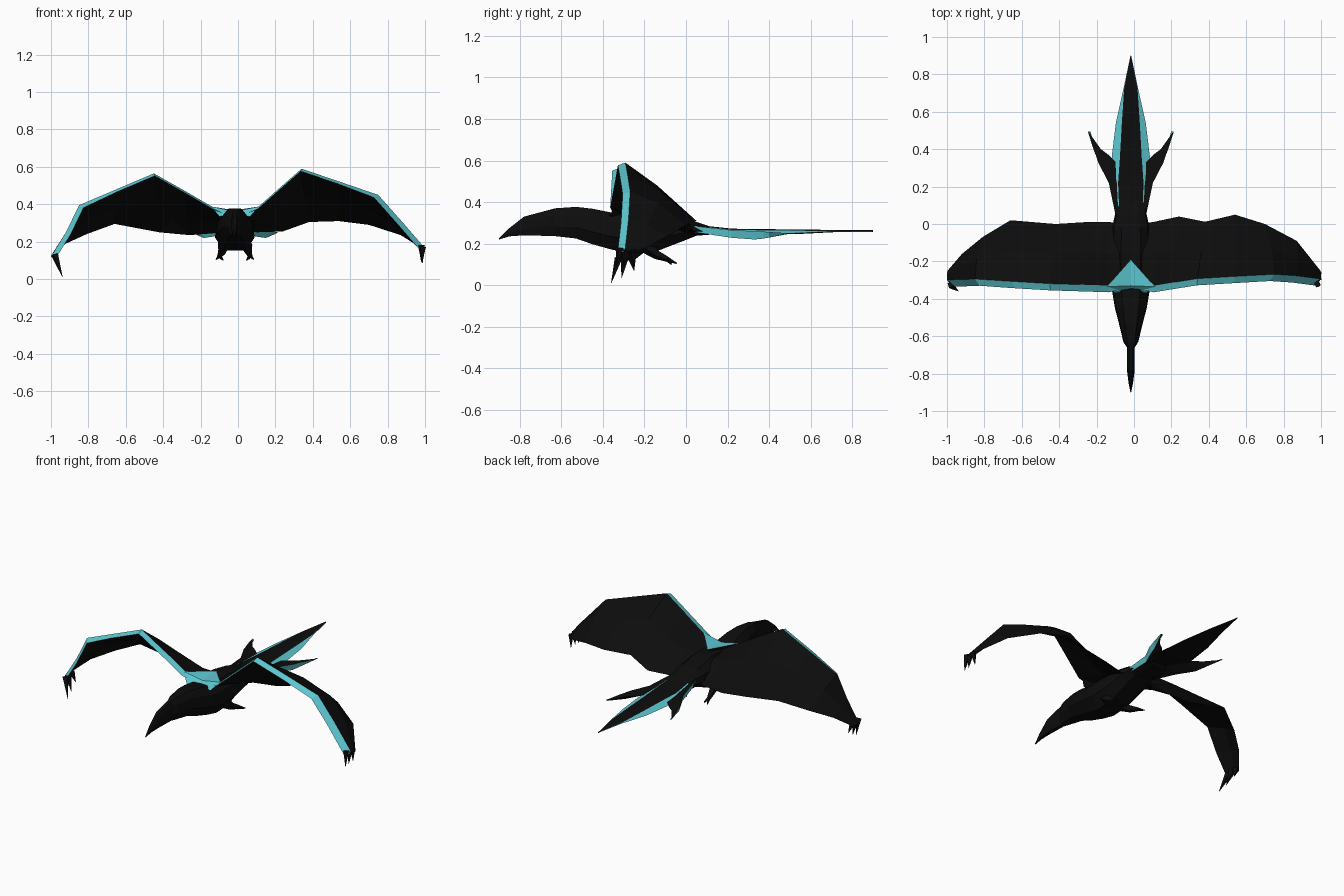
import bpy, bmesh
from mathutils import Vector

cube = bpy.data.objects.get("Cube")
if cube:
    bpy.data.objects.remove(cube)


def make_material(name, rgb):
    mat = bpy.data.materials.new(name)
    mat.use_nodes = True
    mat.diffuse_color = (*rgb, 1)
    mat.node_tree.nodes["Principled BSDF"].inputs["Base Color"].default_value = (*rgb, 1)
    return mat


black = make_material("black plumage", (0.004, 0.004, 0.004))
cyan = make_material("cyan marking", (0.11, 0.58, 0.64))
CENTRE = -0.017


def build(name, points, faces, cyan_faces=()):
    """Make one flat-shaded object; cyan_faces lists painted face numbers."""
    mesh = bpy.data.meshes.new(name)
    mesh.from_pydata([tuple(p) for p in points], [], faces)
    mesh.materials.append(black)
    mesh.materials.append(cyan)
    for i in cyan_faces:
        mesh.polygons[i].material_index = 1
    bm = bmesh.new()
    bm.from_mesh(mesh)
    bmesh.ops.recalc_face_normals(bm, faces=bm.faces)
    bm.to_mesh(mesh)
    bm.free()
    obj = bpy.data.objects.new(name, mesh)
    bpy.context.collection.objects.link(obj)
    return obj


def loft(name, rings, painted=()):
    """Skin a row of rings; painted names the ring segments that are cyan."""
    n = len(rings[0])
    points = [p for ring in rings for p in ring]
    faces, marks = [], []
    for r in range(len(rings) - 1):
        for s in range(n):
            if s in painted:
                marks.append(len(faces))
            a, b = r * n + s, r * n + (s + 1) % n
            faces.append((a, b, b + n, a + n))
    last = len(points) - n
    faces += [tuple(range(n)), tuple(range(last, last + n))]
    return build(name, points, faces, marks)


def spike(name, path, radii):
    """Four-sided tapering limb along a path."""
    rings = []
    for i, p in enumerate(path):
        p = Vector(p)
        along = Vector(path[min(i + 1, len(path) - 1)]) - Vector(path[max(i - 1, 0)])
        u = along.cross(Vector((0.3, 1, 0.2))).normalized()
        v = along.cross(u).normalized()
        rings.append([p + d * radii[i] for d in (u, v, -u, -v)])
    return loft(name, rings)


# Body, head and beak: y, half width, top, bottom
body = [(-0.9, 0.002, 0.226, 0.22), (-0.85, 0.012, 0.275, 0.235),
        (-0.78, 0.021, 0.33, 0.24), (-0.66, 0.021, 0.362, 0.237),
        (-0.63, 0.04, 0.37, 0.236), (-0.53, 0.064, 0.377, 0.225),
        (-0.45, 0.085, 0.368, 0.197), (-0.36, 0.1, 0.35, 0.172),
        (-0.27, 0.105, 0.348, 0.152), (-0.15, 0.105, 0.35, 0.16),
        (-0.02, 0.1, 0.325, 0.21), (0.05, 0.085, 0.305, 0.238),
        (0.14, 0.085, 0.275, 0.245), (0.2, 0.06, 0.265, 0.25)]
half = [(0.5, 1), (0.9, 0.5), (1, -0.3), (0.55, -1)]
profile = half + [(-x, z) for x, z in reversed(half)]
loft("body_and_head", [[(CENTRE + x * w, y, (top + low) / 2 + z * (top - low) / 2)
                        for x, z in profile] for y, w, top, low in body])

# Collar saddle between the wings
collar = [(CENTRE, -0.19, 0.368), (-0.145, -0.335, 0.388), (CENTRE, -0.33, 0.362),
          (0.112, -0.335, 0.388), (-0.1, -0.37, 0.335), (CENTRE, -0.35, 0.345),
          (0.065, -0.37, 0.335), (CENTRE, -0.3, 0.3)]
build("collar", collar,
      [(0, 1, 2), (0, 2, 3), (1, 4, 5, 2), (2, 5, 6, 3),
       (0, 7, 1), (0, 3, 7), (1, 7, 4), (3, 6, 7), (4, 7, 5), (5, 7, 6)], range(4))

# Wings: leading point x, y, z, then trailing point x, y, z, from root to tip
left_wing = [(-0.01, -0.34, 0.34, -0.01, 0, 0.28), (0.11, -0.365, 0.388, 0.1, 0.01, 0.25),
             (0.22, -0.347, 0.485, 0.24, 0.04, 0.255), (0.34, -0.328, 0.59, 0.38, 0.012, 0.305),
             (0.54, -0.316, 0.522, 0.54, 0.05, 0.31), (0.75, -0.305, 0.45, 0.7, 0, 0.29),
             (0.87, -0.313, 0.315, 0.87, -0.09, 0.235), (1, -0.33, 0.165, 0.997, -0.25, 0.155)]
right_wing = [(-0.02, -0.34, 0.34, -0.02, 0, 0.28), (-0.14, -0.365, 0.388, -0.13, 0.01, 0.245),
              (-0.29, -0.36, 0.475, -0.26, 0.01, 0.235), (-0.45, -0.355, 0.565, -0.42, 0, 0.25),
              (-0.65, -0.343, 0.48, -0.66, 0.02, 0.295), (-0.85, -0.33, 0.395, -0.81, -0.07, 0.24),
              (-0.92, -0.333, 0.25, -0.92, -0.16, 0.19), (-1, -0.335, 0.12, -0.997, -0.25, 0.12)]


def wing(name, stations, side):
    rings = []
    for lx, ly, lz, tx, ty, tz in stations:
        outer = abs(lx) > 0.7
        back = Vector((lx, ly + 0.036, lz))
        front = Vector((lx - side * (0.024 if outer else 0.004), ly, lz - 0.013))
        trail = Vector((tx, ty, tz))
        chord = (trail - back).length
        mid = (back + trail) / 2
        lift = Vector((side * 0.04 * outer, 0, 0.08)) * chord
        rings.append([front, back, mid + lift, trail, mid - lift * 0.3])
    loft(name, rings, painted=(0,))


wing("left_wing", left_wing, 1)
wing("right_wing", right_wing, -1)

# Claws at the wing tips
claws = {"left": [((0.98, -0.32, 0.18), (0.987, -0.335, 0.085)),
                  ((0.985, -0.29, 0.17), (0.985, -0.3, 0.09)),
                  ((0.985, -0.26, 0.17), (0.98, -0.25, 0.09))],
         "right": [((-0.98, -0.325, 0.13), (-0.938, -0.36, 0.01)),
                   ((-0.98, -0.295, 0.13), (-0.95, -0.31, 0.035)),
                   ((-0.98, -0.26, 0.13), (-0.96, -0.25, 0.07))]}
for side, pairs in claws.items():
    for i, (base, tip) in enumerate(pairs):
        spike(f"{side}_wing_claw_{i + 1}", [base, tip], [0.02, 0.001])

# Central tail feather: y, black half width, full half width, top height
tail = [(0.02, 0.06, 0.065, 0.29), (0.22, 0.068, 0.075, 0.268), (0.36, 0.058, 0.102, 0.266),
        (0.54, 0.048, 0.08, 0.264), (0.72, 0.036, 0.04, 0.262), (0.9, 0.001, 0.002, 0.261)]
rings = []
for y, w, full, z in tail:
    drop = (full - w) * 0.4 + 0.001
    rings.append([(CENTRE + x, y, h) for x, h in
                  [(-full, z - drop), (-w, z), (0, z + 0.004), (w, z), (full, z - drop),
                   (0, z - drop - 0.004)]])
loft("central_tail_feather", rings, painted=(0, 3))

# Side tail feathers: y, outer, inner, top, keel height
fan = [(0.04, 0.08, 0.03, 0.285, 0.255), (0.22, 0.118, 0.05, 0.265, 0.228),
       (0.33, 0.175, 0.08, 0.26, 0.22), (0.37, 0.188, 0.12, 0.258, 0.224),
       (0.4, 0.2, 0.16, 0.256, 0.229), (0.495, 0.23, 0.228, 0.25, 0.248)]
# Legs and toes
leg = [(0.06, -0.2, 0.19), (0.07, -0.14, 0.145), (0.082, -0.09, 0.125)]
toes = [(0.1, -0.045, 0.105), (0.075, -0.05, 0.107), (0.062, -0.07, 0.1)]
for label, s in (("left", 1), ("right", -1)):
    loft(f"{label}_tail_feather",
         [[(CENTRE + s * a, y, z), (CENTRE + s * b, y, z - 0.003),
           (CENTRE + s * (a * 0.94), y, k)] for y, a, b, z, k in fan], painted=(2,))
    place = lambda p: (CENTRE + s * p[0], p[1], p[2])
    spike(f"{label}_leg", [place(p) for p in leg], [0.035, 0.022, 0.013])
    for i, toe in enumerate(toes):
        spike(f"{label}_toe_{i + 1}", [place(leg[2]), place(toe)], [0.012, 0.003])
